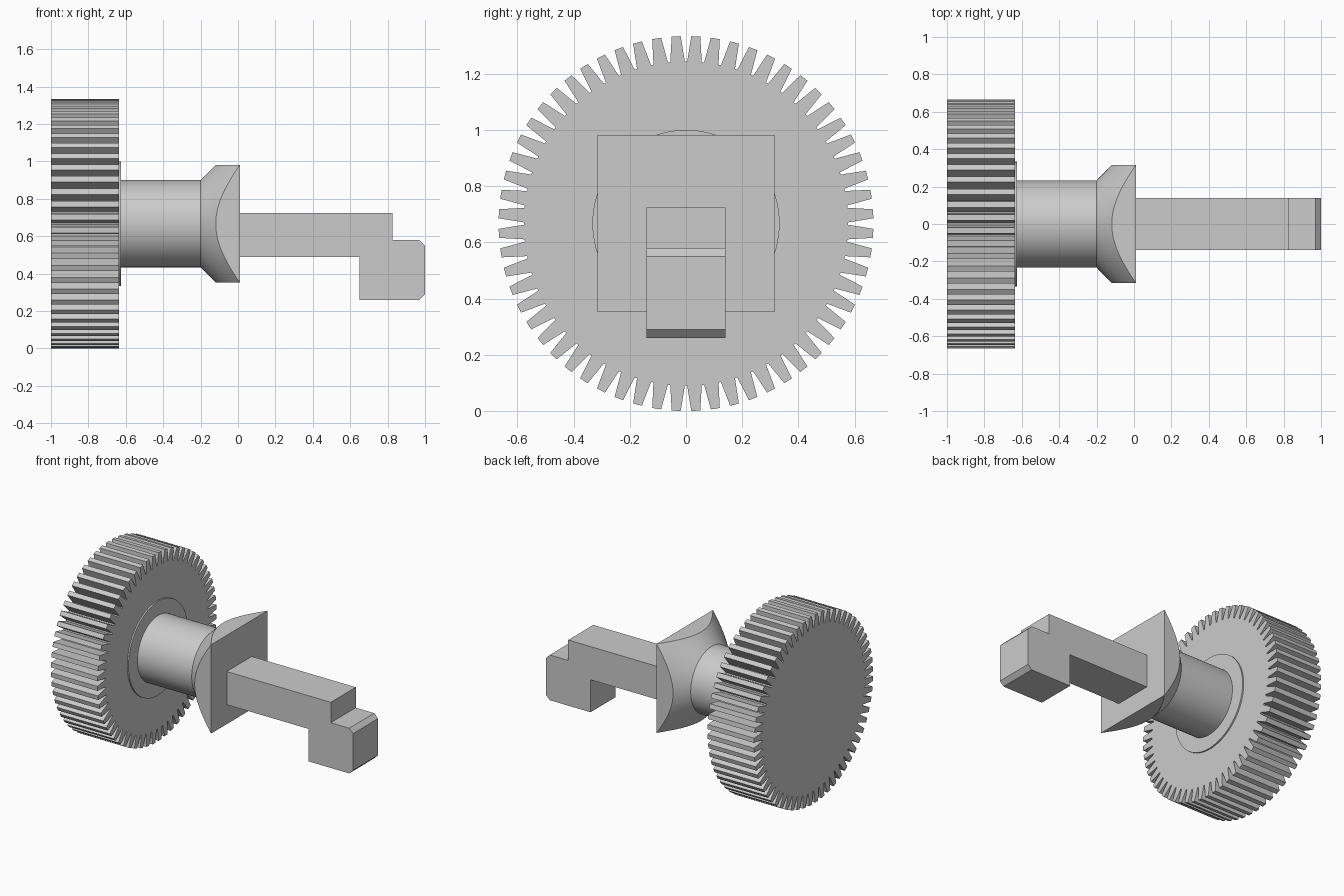
import bpy, bmesh, math
from math import sin, cos, pi

cube = bpy.data.objects.get("Cube")
if cube:
    bpy.data.objects.remove(cube, do_unlink=True)

AXIS_Z = 0.667    # height of the turning axis
FACE_X = 0.01     # plane of the square flange face
TEETH = 60
SEGMENTS = 96

grey = bpy.data.materials.new("plain grey")
grey.use_nodes = True
COLOUR = (0.6, 0.6, 0.6, 1)
grey.diffuse_color = COLOUR
grey.node_tree.nodes["Principled BSDF"].inputs["Base Color"].default_value = COLOUR


def finish(name, bm, smooth=False):
    bmesh.ops.remove_doubles(bm, verts=bm.verts, dist=0.0002)
    bmesh.ops.recalc_face_normals(bm, faces=bm.faces)
    mesh = bpy.data.meshes.new(name)
    bm.to_mesh(mesh)
    bm.free()
    mesh.materials.append(grey)
    obj = bpy.data.objects.new(name, mesh)
    bpy.context.collection.objects.link(obj)
    if smooth:
        bpy.ops.object.select_all(action='DESELECT')
        obj.select_set(True)
        bpy.context.view_layer.objects.active = obj
        bpy.ops.object.shade_smooth_by_angle(angle=math.radians(25))
    return obj


def loft(name, rings, smooth=False):
    """Skin equal-length rings of points and cap both ends."""
    bm = bmesh.new()
    loops = [[bm.verts.new(p) for p in ring] for ring in rings]
    for a, b in zip(loops, loops[1:]):
        for i in range(len(a)):
            j = (i + 1) % len(a)
            bm.faces.new((a[i], a[j], b[j], b[i]))
    bm.faces.new(loops[0])
    bm.faces.new(loops[-1])
    return finish(name, bm, smooth)


def polar(x, radius, angle):
    return (x, radius * cos(angle), AXIS_Z + radius * sin(angle))


def circle(x, radius):
    return [polar(x, radius, 2 * pi * i / SEGMENTS) for i in range(SEGMENTS)]


def side_profile(name, points, half_width):
    """Extrude an x-z outline across y."""
    return loft(name, [[(x, y, z) for x, z in points] for y in (-half_width, half_width)])


# Gear wheel with tapered teeth
pitch = 2 * pi / TEETH
tooth = [(-0.43, 0.577), (-0.23, 0.667), (0.23, 0.667), (0.43, 0.577)]
loft("gear_wheel", [[polar(x, r, (i + 0.5 + t) * pitch) for i in range(TEETH) for t, r in tooth]
                    for x in (-1.0, -0.635)])

# Raised collar and round shaft
loft("gear_collar", [circle(-0.64, 0.333), circle(-0.625, 0.333)], True)
loft("round_shaft", [circle(-0.64, 0.233), circle(-0.2, 0.233)], True)

# Flange: a cone trimmed to a square
HALF, NECK_X, NECK_R = 0.315, -0.2, 0.233
slope = (FACE_X - NECK_X) / (HALF * math.sqrt(2) - NECK_R)
neck, edge, face = [], [], []
for i in range(SEGMENTS):
    a = 2 * pi * i / SEGMENTS
    r = HALF / max(abs(cos(a)), abs(sin(a)))
    neck.append(polar(NECK_X, NECK_R, a))
    edge.append(polar(NECK_X + (r - NECK_R) * slope, r, a))
    face.append(polar(FACE_X, r, a))
loft("square_flange", [neck, edge, face], True)

# Square arm with a dropped, chamfered end, made as one outline
BEVEL = 0.03
TOP, BOTTOM = 0.58, 0.26
side_profile("stepped_arm", [
    (FACE_X, 0.49), (0.65, 0.49), (0.65, BOTTOM), (1 - BEVEL, BOTTOM), (1, BOTTOM + BEVEL),
    (1, TOP - BEVEL), (1 - BEVEL, TOP), (0.825, TOP), (0.825, 0.725), (FACE_X, 0.725)], 0.14)
